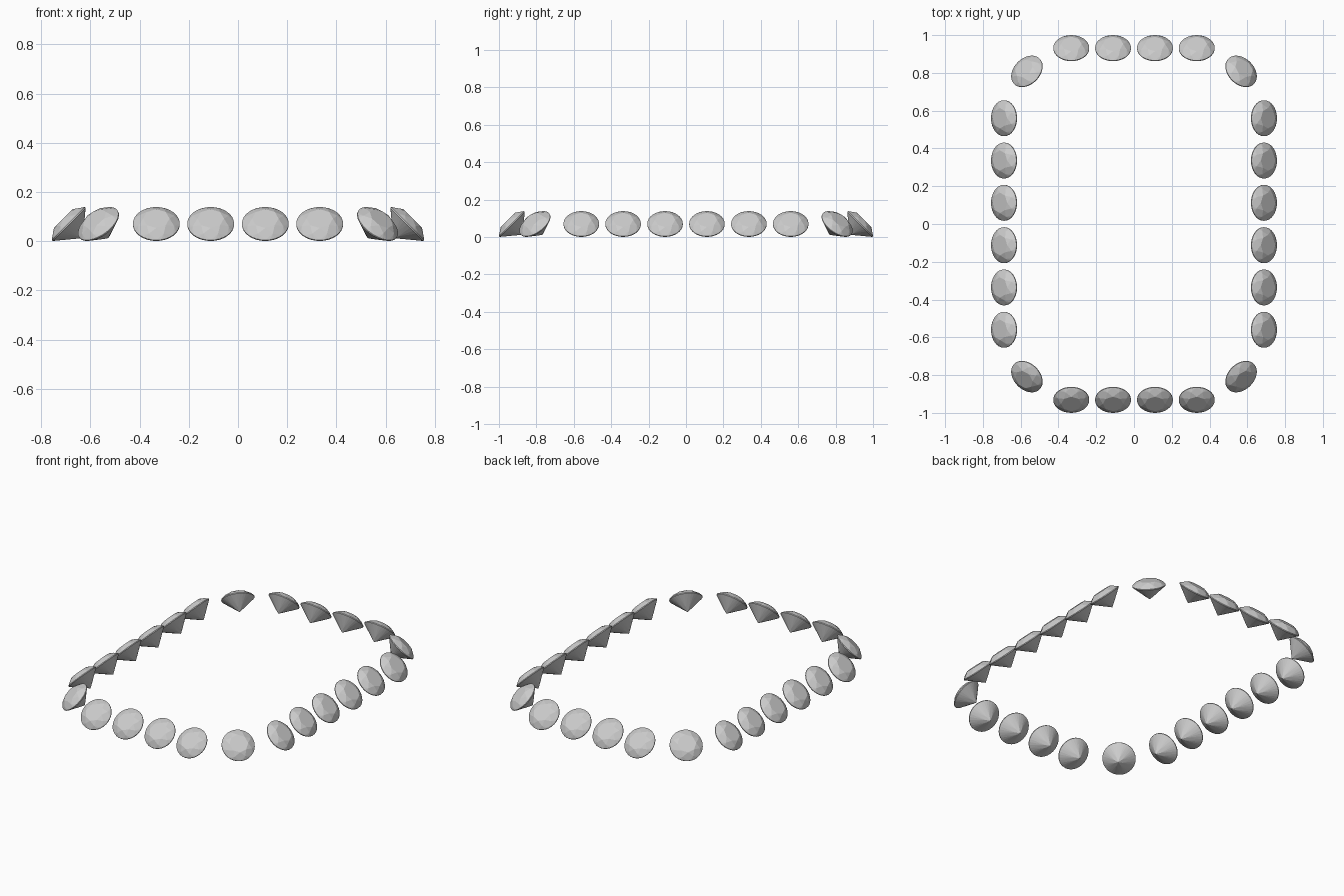
import bpy, bmesh
from math import sin, cos, pi, radians
from mathutils import Matrix

if "Cube" in bpy.data.objects:
    bpy.data.objects.remove(bpy.data.objects["Cube"])

R, TABLE, CROWN, DEPTH, GIRDLE = 0.095, 0.054, 0.031, 0.081, 0.0025


def ring(bm, r, z, n, offset=0.0):
    for i in range(n):
        a = 2 * pi * i / n + offset
        bm.verts.new((r * cos(a), r * sin(a), z))


def make_gem_mesh():
    # Round brilliant cut: facets come from the hull of a few rings
    bm = bmesh.new()
    half = pi / 8
    ring(bm, TABLE, CROWN, 8)
    r = 0.079
    ring(bm, r, GIRDLE + (CROWN - GIRDLE) * (R - r * cos(half)) / (R - TABLE), 8, half)
    ring(bm, R, GIRDLE, 32)
    ring(bm, R, -GIRDLE, 32)
    r = 0.025
    ring(bm, r, -GIRDLE - (DEPTH - GIRDLE) * (1 - r * cos(half) / R), 8, half)
    bm.verts.new((0, 0, -DEPTH))
    bmesh.ops.convex_hull(bm, input=bm.verts[:])
    bmesh.ops.dissolve_limit(bm, angle_limit=radians(0.5), verts=bm.verts[:], edges=bm.edges[:])
    bmesh.ops.recalc_face_normals(bm, faces=bm.faces[:])
    mesh = bpy.data.meshes.new("gem")
    bm.to_mesh(mesh)
    bm.free()
    return mesh


gem_mesh = make_gem_mesh()


def add_gem(name, x, y, heading):
    # Table faces outward along the heading, tipped 45 degrees up
    ob = bpy.data.objects.new(name, gem_mesh)
    ob.matrix_world = (Matrix.Translation((x, y, 0.07))
                       @ Matrix.Rotation(radians(heading), 4, 'Z')
                       @ Matrix.Rotation(radians(45), 4, 'Y'))
    bpy.context.collection.objects.link(ob)


# Long sides
for y in (-0.56, -0.336, -0.112, 0.112, 0.336, 0.56):
    add_gem("right_gem", 0.688, y, 0)
    add_gem("left_gem", -0.688, y, 180)

# Short ends
for x in (-0.332, -0.111, 0.111, 0.332):
    add_gem("back_gem", x, 0.931, 90)
    add_gem("front_gem", x, -0.931, -90)

# Corners
for sx, sy, heading in ((1, 1, 45), (-1, 1, 135), (-1, -1, 225), (1, -1, 315)):
    add_gem("corner_gem", sx * 0.567, sy * 0.808, heading)
